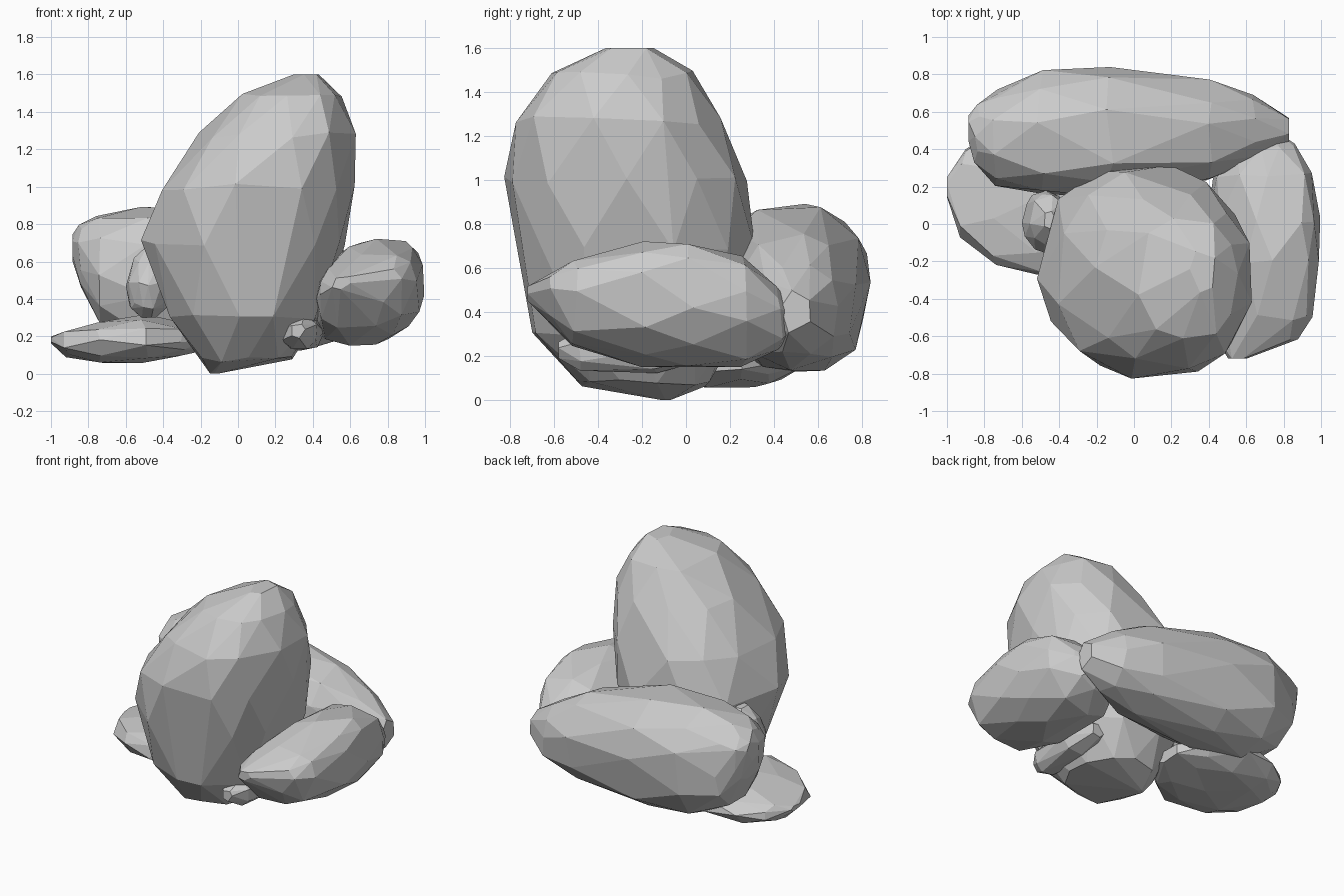
import bpy, bmesh, math, random
from mathutils import Vector

random.seed(7)


def rock(name, axis, slices, sides=10, power=2.3, shear=0.0):
    """Faceted boulder: convex hull of rough rings stacked along an axis.
    Each slice is (position, a_min, a_max, b_min, b_max) on the other two axes."""
    order = {'x': (0, 1, 2), 'y': (1, 0, 2), 'z': (2, 0, 1)}[axis]
    bm = bmesh.new()
    for k, (p, a0, a1, b0, b1) in enumerate(slices):
        end = k in (0, len(slices) - 1)
        n = 5 if end else sides
        for i in range(n):
            t = math.tau * (i + 0.5 * (k % 2) + random.uniform(-0.2, 0.2)) / n
            c, s = math.cos(t), math.sin(t)
            r = random.uniform(0.97, 1.03)
            u = math.copysign(abs(c) ** (2 / power), c) * r
            v = math.copysign(abs(s) ** (2 / power), s) * r
            co = Vector((0, 0, 0))
            co[order[0]] = p + (0 if end else random.uniform(-0.02, 0.02))
            hb = (b1 - b0) / 2
            # lean each ring sideways while keeping its width
            lean = shear * v * math.sqrt(max(0, 1 - min(1, abs(u)) ** 2))
            co[order[1]] = (a0 + a1) / 2 + (a1 - a0) / 2 * (u + lean)
            co[order[2]] = (b0 + b1) / 2 + hb * (v + shear * u * 0.6 * (1 - abs(v)))
            bm.verts.new(co)
    res = bmesh.ops.convex_hull(bm, input=bm.verts)
    junk = {g for g in res['geom_interior'] + res['geom_unused']
            if isinstance(g, bmesh.types.BMVert) and g.is_valid}
    bmesh.ops.delete(bm, geom=list(junk), context='VERTS')
    # merge nearly coplanar triangles into broader facets
    bmesh.ops.dissolve_limit(bm, angle_limit=math.radians(6),
                             verts=bm.verts, edges=bm.edges)
    bmesh.ops.recalc_face_normals(bm, faces=bm.faces)
    me = bpy.data.meshes.new(name)
    bm.to_mesh(me)
    bm.free()
    ob = bpy.data.objects.new(name, me)
    bpy.context.collection.objects.link(ob)
    return ob


# tall leaning boulder
rock("main_boulder", 'z', [
    (0.00, -0.15, -0.11, -0.11, -0.07),
    (0.08, -0.22, 0.30, -0.50, 0.10),
    (0.30, -0.37, 0.44, -0.70, 0.22),
    (0.70, -0.51, 0.58, -0.77, 0.32),
    (1.00, -0.42, 0.61, -0.85, 0.28),
    (1.27, -0.21, 0.63, -0.77, 0.17),
    (1.48, 0.02, 0.56, -0.62, 0.04),
    (1.60, 0.30, 0.44, -0.37, -0.13)], sides=11)

# long rock lying across the back
rock("back_rock", 'x', [
    (-0.885, 0.44, 0.58, 0.60, 0.75),
    (-0.84, 0.32, 0.65, 0.46, 0.80),
    (-0.74, 0.21, 0.72, 0.26, 0.85),
    (-0.50, 0.16, 0.83, 0.14, 0.90),
    (-0.13, 0.14, 0.85, 0.12, 0.89),
    (0.40, 0.22, 0.77, 0.14, 0.75),
    (0.65, 0.34, 0.69, 0.20, 0.62),
    (0.83, 0.43, 0.57, 0.30, 0.50)])

# tilted rock on the right
rock("right_rock", 'y', [
    (-0.72, 0.50, 0.60, 0.45, 0.52),
    (-0.60, 0.44, 0.88, 0.36, 0.58),
    (-0.50, 0.42, 0.95, 0.24, 0.65),
    (-0.20, 0.40, 0.99, 0.15, 0.72),
    (0.02, 0.40, 1.00, 0.14, 0.72),
    (0.26, 0.42, 0.95, 0.15, 0.66),
    (0.42, 0.50, 0.86, 0.23, 0.52),
    (0.50, 0.62, 0.76, 0.32, 0.40)], shear=0.25)

# low flat rock on the left
rock("flat_rock", 'x', [
    (-1.00, 0.14, 0.25, 0.16, 0.20),
    (-0.91, -0.08, 0.40, 0.09, 0.24),
    (-0.74, -0.22, 0.50, 0.05, 0.28),
    (-0.50, -0.28, 0.55, 0.06, 0.32),
    (-0.30, -0.15, 0.45, 0.09, 0.28),
    (-0.15, 0.00, 0.30, 0.13, 0.22)])

# pebble wedged between the boulder and the left rocks
rock("wedged_pebble", 'z', [
    (0.30, -0.52, -0.44, -0.04, 0.06),
    (0.36, -0.58, -0.38, -0.11, 0.13),
    (0.48, -0.60, -0.34, -0.15, 0.18),
    (0.60, -0.56, -0.36, -0.11, 0.16),
    (0.69, -0.49, -0.41, -0.03, 0.07)], sides=12, power=2.0)

# small stone under the right rock
rock("under_stone", 'y', [
    (-0.58, 0.28, 0.36, 0.19, 0.27),
    (-0.48, 0.22, 0.43, 0.13, 0.32),
    (-0.15, 0.20, 0.46, 0.12, 0.32),
    (0.05, 0.28, 0.40, 0.17, 0.27)], sides=8)
